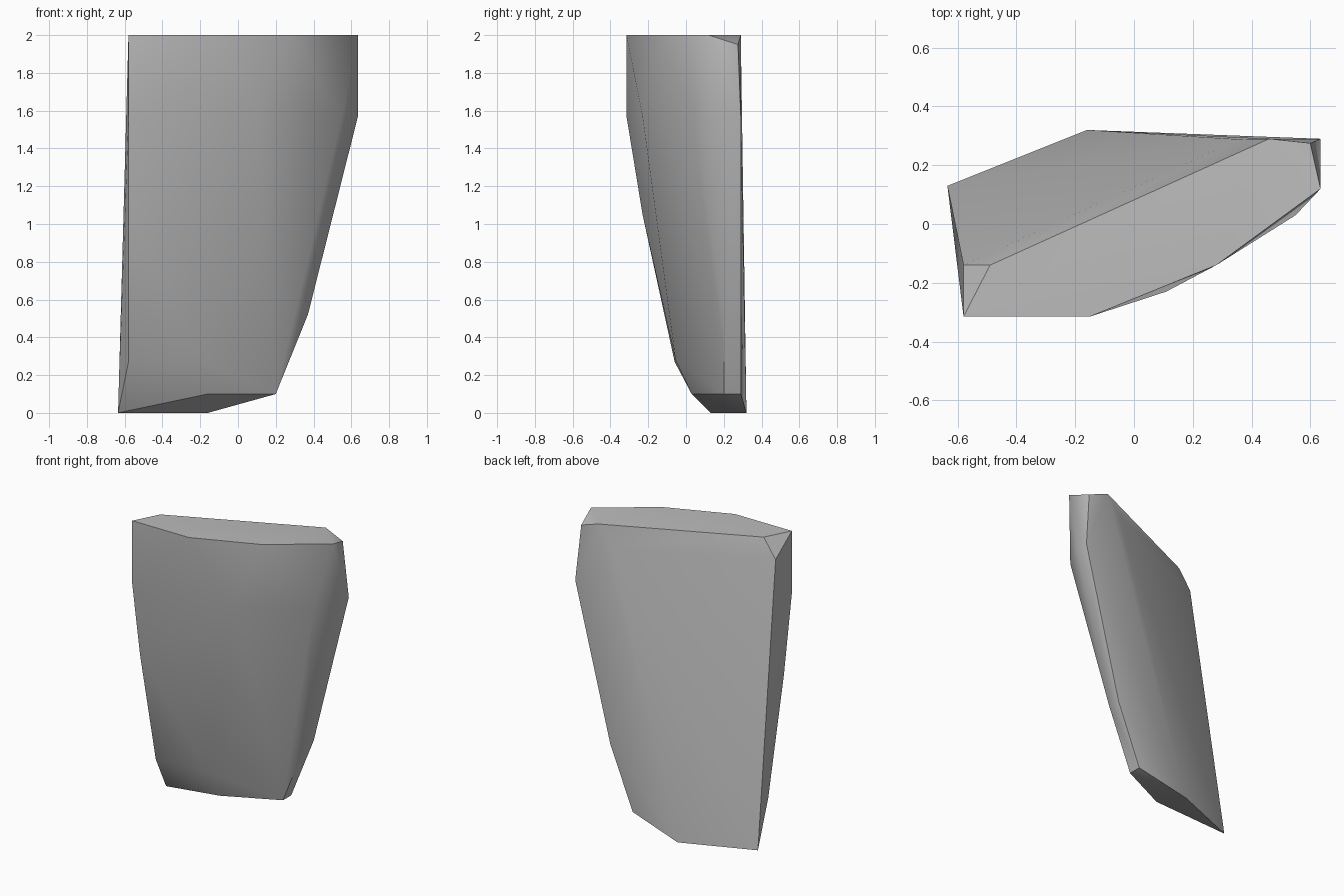
import bpy
import bmesh
import math

default = bpy.data.objects.get("Cube")
if default:
    bpy.data.objects.remove(default, do_unlink=True)

# Stone colour
stone = bpy.data.materials.new("stone_grey")
stone.use_nodes = True
colour = (0.5, 0.5, 0.5, 1)
stone.diffuse_color = colour
bsdf = stone.node_tree.nodes["Principled BSDF"]
bsdf.inputs["Base Color"].default_value = colour
bsdf.inputs["Roughness"].default_value = 0.8

# Corners of the chipped slab, grouped by level
top_rim = [(-.58, -.315, 2), (-.15, -.315, 2), (.28, -.14, 2),
           (.635, .12, 2), (.46, .29, 2), (-.49, -.14, 2)]
top_chips = [(.6, .275, 1.95), (.36, .288, 1.87), (-.58, -.14, 1.87)]
shoulder = [(-.58, -.315, 1.57), (.11, -.23, 1.57), (.55, .03, 1.57),
            (.635, .2, 1.57), (.635, .29, 1.57)]
taper = [(-.58, -.23, 1.05), (.37, .2, .52), (.37, .29, .52),
         (-.58, -.06, .27), (-.2, -.055, .28)]
base = [(-.16, .03, .1), (.2, .2, .1), (.2, .29, .1),
        (-.635, .13, 0), (-.16, .32, 0)]

# Wrap the corners in one faceted shell
bm = bmesh.new()
for corner in top_rim + top_chips + shoulder + taper + base:
    bm.verts.new(corner)
hull = bmesh.ops.convex_hull(bm, input=bm.verts[:])
loose = [v for v in bm.verts if not v.link_faces]
bmesh.ops.delete(bm, geom=loose, context="VERTS")
bmesh.ops.dissolve_limit(bm, angle_limit=math.radians(0.5),
                         verts=bm.verts[:], edges=bm.edges[:])
bmesh.ops.recalc_face_normals(bm, faces=bm.faces[:])

mesh = bpy.data.meshes.new("stone_slab")
bm.to_mesh(mesh)
bm.free()
mesh.materials.append(stone)
slab = bpy.data.objects.new("stone_slab", mesh)
bpy.context.collection.objects.link(slab)

# Soft facets with crisp rims
bpy.ops.object.select_all(action="DESELECT")
slab.select_set(True)
bpy.context.view_layer.objects.active = slab
bpy.ops.object.shade_smooth_by_angle(angle=math.radians(30))
